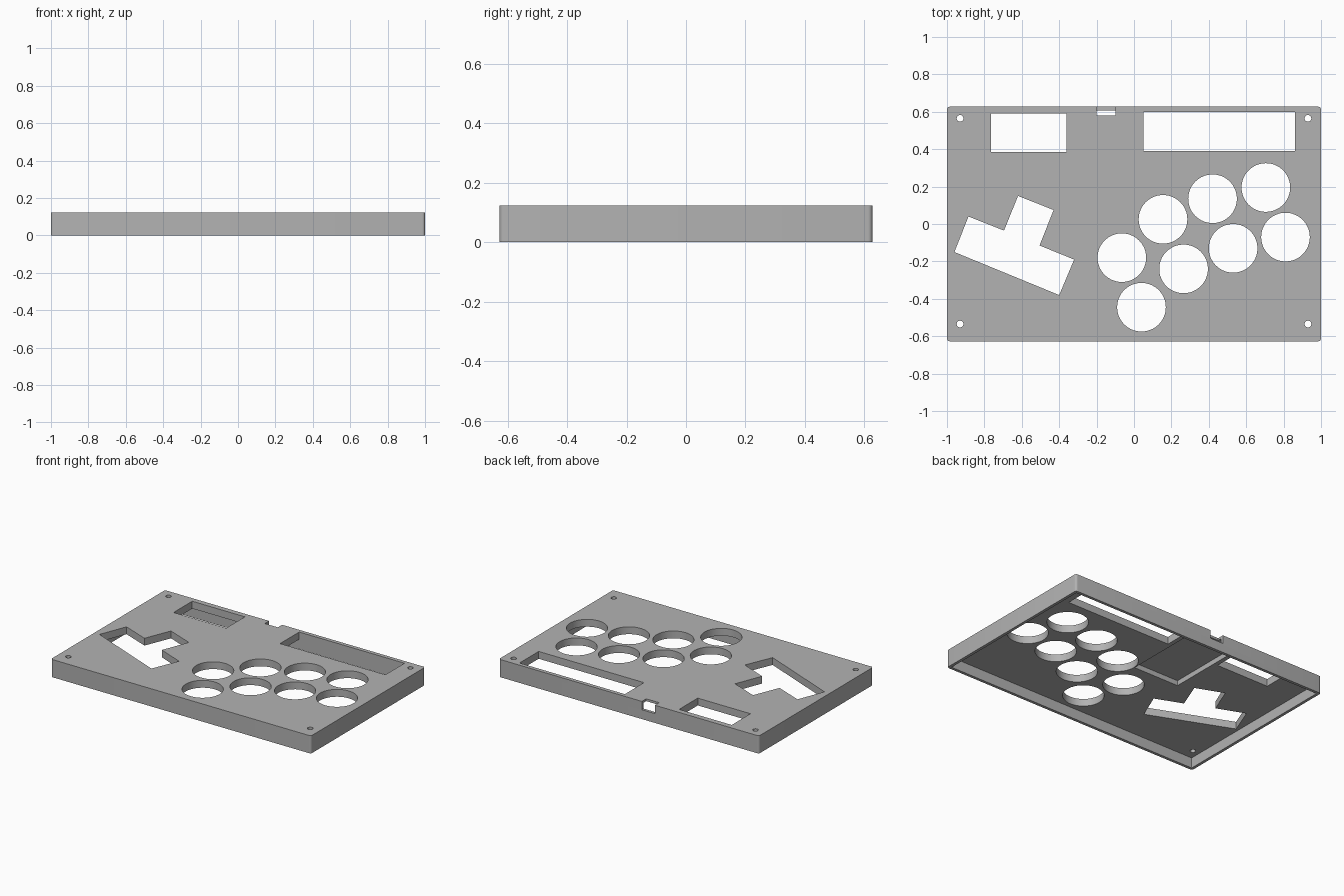
import bpy
import bmesh
import math

cube = bpy.data.objects.get("Cube")
if cube:
    bpy.data.objects.remove(cube, do_unlink=True)

W, D, H = 1.0, 0.627, 0.123   # half width, half depth, height
WALL, PLATE_Z = 0.02, 0.072   # wall thickness, underside of top plate

grey = bpy.data.materials.new("plain grey")
grey.use_nodes = True
grey.diffuse_color = (0.45, 0.45, 0.45, 1)
grey.node_tree.nodes["Principled BSDF"].inputs["Base Color"].default_value = (0.45, 0.45, 0.45, 1)


def prism(name, outline, z0, z1):
    """Extrude a flat outline between two heights."""
    bm = bmesh.new()
    face = bm.faces.new([bm.verts.new((x, y, z0)) for x, y in outline])
    top = bmesh.ops.extrude_face_region(bm, geom=[face])["geom"]
    verts = [g for g in top if isinstance(g, bmesh.types.BMVert)]
    bmesh.ops.translate(bm, verts=verts, vec=(0, 0, z1 - z0))
    bmesh.ops.recalc_face_normals(bm, faces=bm.faces)
    mesh = bpy.data.meshes.new(name)
    bm.to_mesh(mesh)
    bm.free()
    mesh.materials.append(grey)
    obj = bpy.data.objects.new(name, mesh)
    bpy.context.collection.objects.link(obj)
    return obj


def rect(x0, x1, y0, y1):
    return [(x0, y0), (x1, y0), (x1, y1), (x0, y1)]


def circle(cx, cy, r, n):
    return [(cx + r * math.cos(math.tau * i / n), cy + r * math.sin(math.tau * i / n))
            for i in range(n)]


def rounded_rect(w, d, r, n=5):
    points = []
    for q, (sx, sy) in enumerate([(1, 1), (-1, 1), (-1, -1), (1, -1)]):
        for i in range(n + 1):
            a = math.pi / 2 * (q + i / n)
            points.append((sx * (w - r) + r * math.cos(a), sy * (d - r) + r * math.sin(a)))
    return points


case = prism("controller_case_top", rounded_rect(W, D, 0.015), 0, H)


def cut(outline, z0=-0.1, z1=0.3):
    """Subtract a prism from the case."""
    cutter = prism("cutter", outline, z0, z1)
    cutter.hide_render = True
    mod = case.modifiers.new("cut", 'BOOLEAN')
    mod.operation = 'DIFFERENCE'
    mod.solver = 'EXACT'
    mod.object = cutter
    bpy.context.view_layer.objects.active = case
    bpy.ops.object.modifier_apply(modifier=mod.name)
    bpy.data.objects.remove(cutter, do_unlink=True)


# Hollow underside and the board recess in the plate
inner = D - WALL
cut(rect(-W + WALL, W - WALL, -inner, inner), -0.1, PLATE_Z)
cut(rect(-0.33, 0.02, 0.03, inner), 0.03, PLATE_Z + 0.035)

# Cable notch in the back edge
cut(rect(-0.2, -0.1, 0.58, 0.7), 0.065, 0.3)

# Two rectangular windows
cut(rect(-0.765, -0.36, 0.385, 0.59))
cut(rect(0.05, 0.86, 0.39, 0.6))

# Slanted T-shaped opening
cut([(-0.96, -0.15), (-0.40, -0.38), (-0.32, -0.19), (-0.505, -0.115),
     (-0.43, 0.075), (-0.62, 0.15), (-0.695, -0.035), (-0.885, 0.04)])

# Round button holes
for x, y in [(-0.065, -0.18), (0.155, 0.025), (0.42, 0.135), (0.705, 0.195),
             (0.04, -0.445), (0.265, -0.24), (0.53, -0.13), (0.81, -0.07)]:
    cut(circle(x, y, 0.13, 64))

# Corner screw holes
for x in (-0.93, 0.93):
    for y in (-0.535, 0.565):
        cut(circle(x, y, 0.018, 24))

# Smooth the curved walls, keep edges sharp
bpy.ops.object.select_all(action='DESELECT')
case.select_set(True)
bpy.context.view_layer.objects.active = case
bpy.ops.object.shade_smooth_by_angle(angle=math.radians(30))
